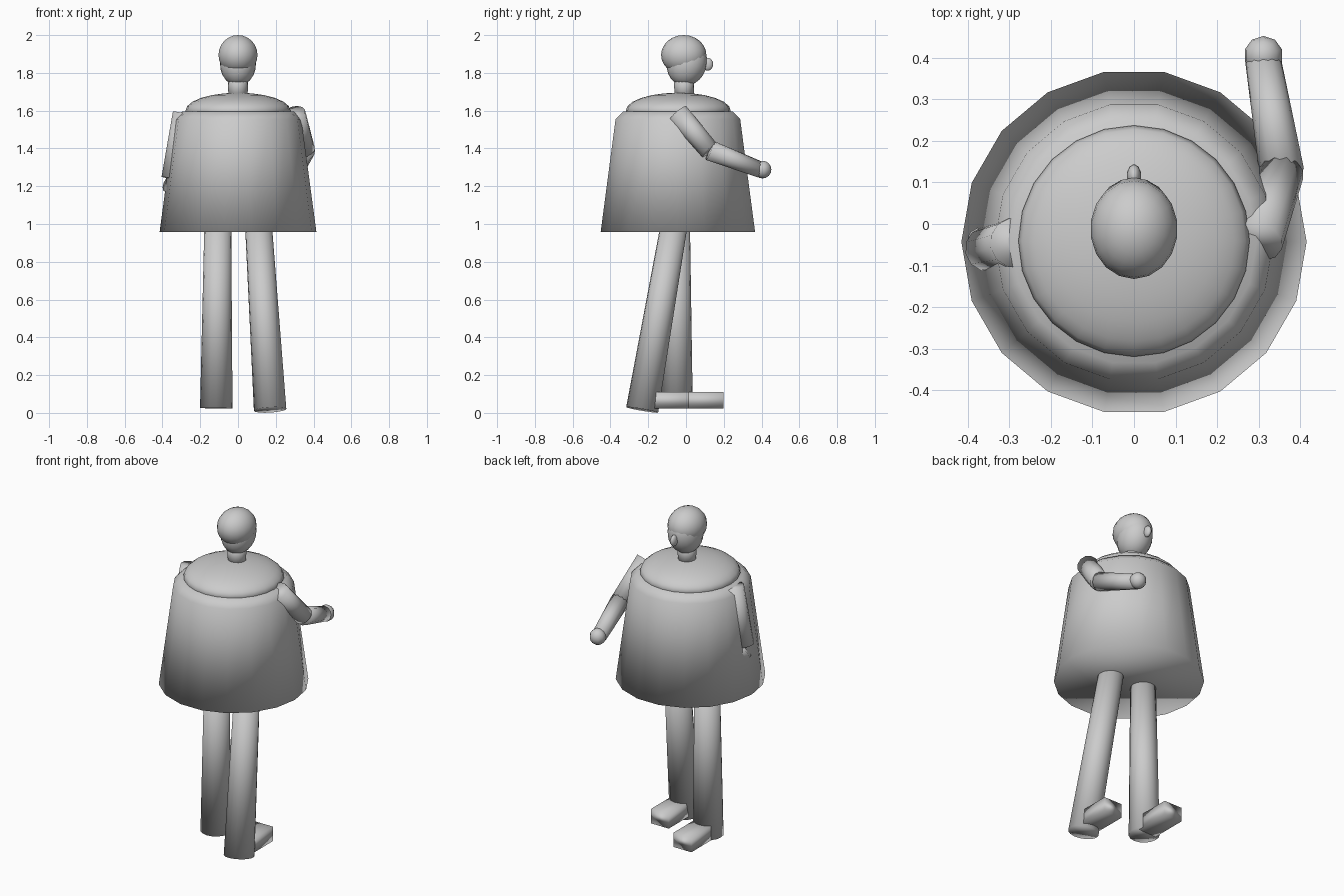
import bpy, math
from mathutils import Vector

if "Cube" in bpy.data.objects:
    bpy.data.objects.remove(bpy.data.objects["Cube"])


def finish(name):
    o = bpy.context.object
    o.name = name
    bpy.ops.object.shade_smooth()
    return o


def limb(name, a, b, ra, rb, sides=16):
    """Tapered cylinder from point a to point b."""
    a, b = Vector(a), Vector(b)
    d = b - a
    bpy.ops.mesh.primitive_cone_add(vertices=sides, radius1=ra, radius2=rb, depth=d.length,
                                    location=(a + b) / 2,
                                    rotation=d.to_track_quat('Z', 'Y').to_euler())
    return finish(name)


def ball(name, loc, size, seg=18, rings=12, rot=(0, 0, 0)):
    bpy.ops.mesh.primitive_uv_sphere_add(segments=seg, ring_count=rings, radius=1,
                                         location=loc, rotation=rot)
    bpy.context.object.scale = size
    return finish(name)


def lathe(name, profile, center, sides):
    """Closed, capped turned shape from (radius, z) pairs."""
    verts = [(center[0] + r * math.cos(2 * math.pi * i / sides),
              center[1] + r * math.sin(2 * math.pi * i / sides), z)
             for r, z in profile for i in range(sides)]
    faces = [(k * sides + i, k * sides + (i + 1) % sides,
              (k + 1) * sides + (i + 1) % sides, (k + 1) * sides + i)
             for k in range(len(profile) - 1) for i in range(sides)]
    faces.append(tuple(reversed(range(sides))))
    faces.append(tuple(range(len(verts) - sides, len(verts))))
    me = bpy.data.meshes.new(name)
    me.from_pydata(verts, [], faces)
    o = bpy.data.objects.new(name, me)
    bpy.context.collection.objects.link(o)
    bpy.context.view_layer.objects.active = o
    bpy.ops.object.select_all(action='DESELECT')
    o.select_set(True)
    return finish(name)


# Cloak and collar
lathe("cloak", [(0.415, 0.958), (0.335, 1.555), (0.295, 1.595)], (0, -0.043), 18)
ball("collar", (0, -0.041, 1.6), (0.278, 0.278, 0.095), 24, 12)

# Neck, head and nose
limb("neck", (0, -0.01, 1.66), (0, -0.01, 1.79), 0.05, 0.055)
ball("cranium", (0, -0.012, 1.895), (0.105, 0.12, 0.105))
ball("face", (0, 0.005, 1.851), (0.096, 0.105, 0.122), rot=(math.radians(-20), 0, 0))
ball("nose", (0, 0.115, 1.846), (0.018, 0.029, 0.034), 10, 8)

# Right arm reaching forward
elbow = (0.355, 0.125, 1.39)
limb("right_upper_arm", (0.298, -0.042, 1.585), elbow, 0.06, 0.054, 12)
limb("right_forearm", elbow, (0.31, 0.395, 1.287), 0.054, 0.043, 12)
ball("right_hand", (0.311, 0.405, 1.288), (0.047, 0.047, 0.047), 10, 8)

# Left arm, tucked into the cloak
elbow = (-0.353, -0.06, 1.24)
limb("left_upper_arm", (-0.287, -0.045, 1.585), elbow, 0.06, 0.054, 12)
limb("left_forearm", (-0.365, -0.065, 1.22), (-0.14, 0.07, 1.09), 0.054, 0.043, 12)
ball("left_hand", (-0.13, 0.076, 1.085), (0.047, 0.047, 0.047), 10, 8)

# Legs and box feet
limb("left_leg", (-0.115, -0.05, 0.025), (-0.107, -0.05, 1.0), 0.086, 0.071)
limb("right_leg", (0.17, -0.232, 0.016), (0.108, -0.062, 1.0), 0.086, 0.071)
for name, x, tip in (("left_foot", -0.115, 0.198), ("right_foot", 0.165, 0.016)):
    bpy.ops.mesh.primitive_cube_add(size=1, location=(x, tip - 0.11, 0.067))
    bpy.context.object.scale = (0.12, 0.22, 0.088)
    finish(name)
